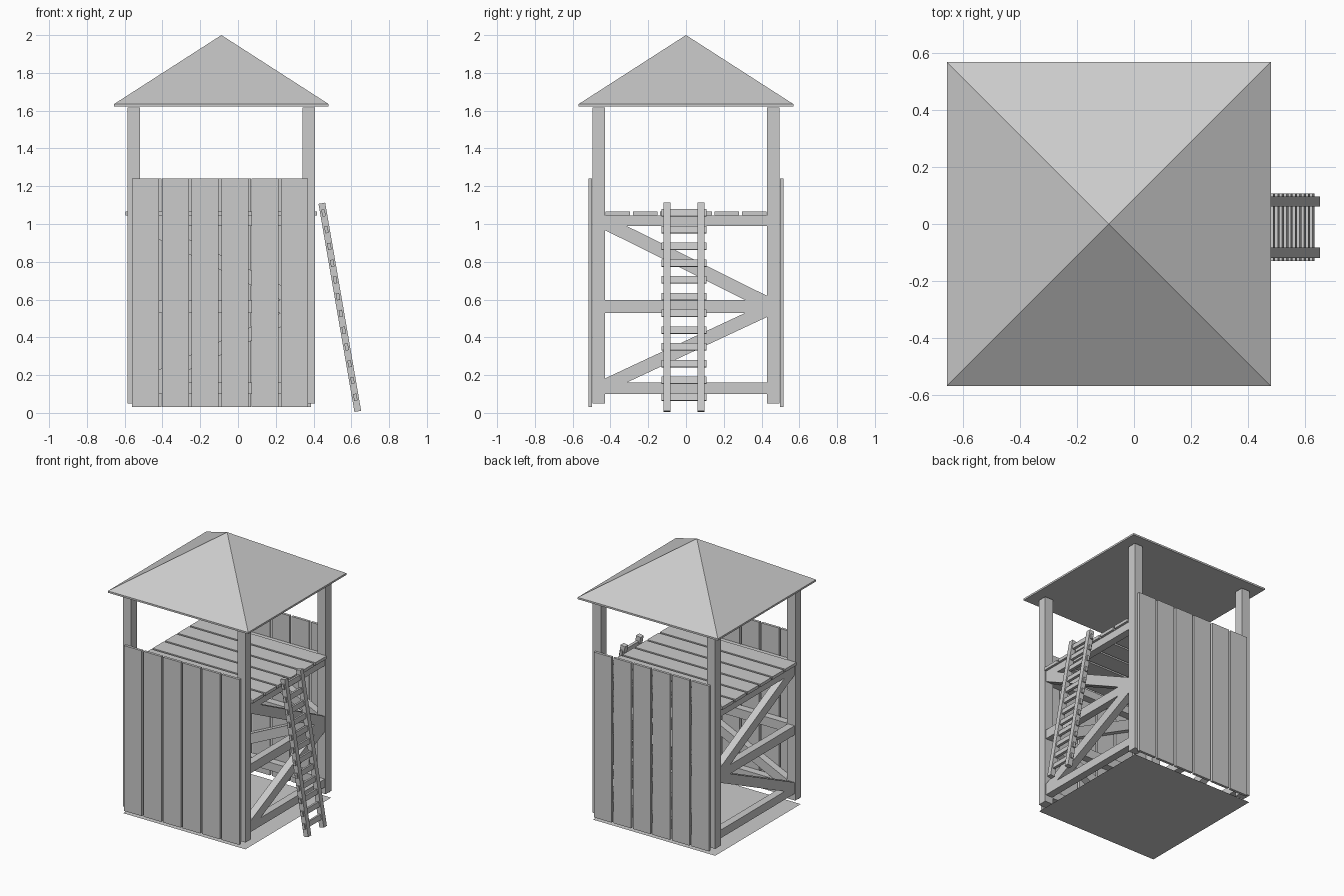
import bpy
import bmesh
import math
from mathutils import Matrix, Vector

cube = bpy.data.objects.get("Cube")
if cube:
    bpy.data.objects.remove(cube, do_unlink=True)

CX = -0.088        # tower axis in x
POST = 0.463       # post axis distance from the tower axis
POST_W = 0.066
SPAN = 2 * POST - POST_W
FRAME_W = 0.055


def add_object(name, bm):
    bmesh.ops.recalc_face_normals(bm, faces=bm.faces)
    mesh = bpy.data.meshes.new(name)
    bm.to_mesh(mesh)
    bm.free()
    obj = bpy.data.objects.new(name, mesh)
    bpy.context.collection.objects.link(obj)
    return obj


def box(name, centre, size, turn=Matrix()):
    bm = bmesh.new()
    place = Matrix.Translation(centre) @ turn @ Matrix.Diagonal((*size, 1))
    bmesh.ops.create_cube(bm, size=1, matrix=place)
    return add_object(name, bm)


def prism(name, outline, depth, matrix):
    """Extrude an outline in the xz plane along y, then place it."""
    bm = bmesh.new()
    face = bm.faces.new([bm.verts.new((x, -depth / 2, z)) for x, z in outline])
    made = bmesh.ops.extrude_face_region(bm, geom=[face])["geom"]
    moved = [v for v in made if isinstance(v, bmesh.types.BMVert)]
    bmesh.ops.translate(bm, verts=moved, vec=(0, depth, 0))
    bm.transform(matrix)
    return add_object(name, bm)


# Corner posts
for sx in (-1, 1):
    for sy in (-1, 1):
        box("corner_post", (CX + sx * POST, sy * POST, 0.833),
            (POST_W, POST_W, 1.565))

# Rails and zigzag braces on all four sides
rail_levels = ((0.1, 0.16), (0.53, 0.597), (0.99, 1.045))
half = SPAN / 2


def brace_outline(low, high, rising):
    end, cut = 0.022, 0.115
    pts = [(-half, low), (-half + cut, low), (half, high - end),
           (half, high), (half - cut, high), (-half, low + end)]
    return pts if rising else [(-x, z) for x, z in pts]


sides = {
    "front": Matrix.Translation((CX, -POST, 0)),
    "back": Matrix.Translation((CX, POST, 0)),
    "left": Matrix.Translation((CX + POST, 0, 0)) @ Matrix.Rotation(math.pi / 2, 4, "Z"),
    "right": Matrix.Translation((CX - POST, 0, 0)) @ Matrix.Rotation(math.pi / 2, 4, "Z"),
}
for side, place in sides.items():
    for low, high in rail_levels:
        box(side + "_rail", place @ Vector((0, 0, (low + high) / 2)),
            (SPAN, FRAME_W, high - low), place.to_3x3().to_4x4())
    prism(side + "_lower_brace", brace_outline(0.16, 0.53, True), FRAME_W, place)
    prism(side + "_upper_brace", brace_outline(0.597, 0.99, False), FRAME_W, place)

# Vertical wall boards on the front and back
for side, sy in (("front", -1), ("back", 1)):
    for i in range(6):
        x = CX + sy * 0.007 + (i - 2.5) * 0.158
        box(side + "_wall_board", (x, sy * 0.506, 0.635), (0.143, 0.019, 1.21))

# Deck boards
for i in range(6):
    box("deck_board", (CX, (i - 2.5) * 0.1445, 1.056), (1.015, 0.13, 0.022))

# Thin base sheet under the tower
bm = bmesh.new()
bmesh.ops.create_grid(bm, x_segments=1, y_segments=1, size=0.495,
                      matrix=Matrix.Translation((CX, 0, 0)))
add_object("base_sheet", bm)

# Pyramid roof with a thin square eave
bm = bmesh.new()
rings = []
for z in (1.622, 1.635):
    rings.append([bm.verts.new((CX + sx * 0.568, sy * 0.568, z))
                  for sx, sy in ((-1, -1), (1, -1), (1, 1), (-1, 1))])
apex = bm.verts.new((CX, 0, 2.0))
bm.faces.new(rings[0])
for i in range(4):
    j = (i + 1) % 4
    bm.faces.new((rings[0][i], rings[0][j], rings[1][j], rings[1][i]))
    bm.faces.new((rings[1][i], rings[1][j], apex))
add_object("roof", bm)

# Leaning ladder
lean = Matrix.Rotation(math.radians(-9.8), 4, "Y")
ladder = Matrix.Translation((0.539, -0.011, 0.559)) @ lean
for sy in (-1, 1):
    box("ladder_rail", ladder @ Vector((0, sy * 0.09, 0)),
        (0.036, 0.036, 1.118), lean)
for i in range(12):
    box("ladder_rung", ladder @ Vector((0, 0, (i - 5.5) * 0.09 + 0.012)),
        (0.018, 0.237, 0.037), lean)
